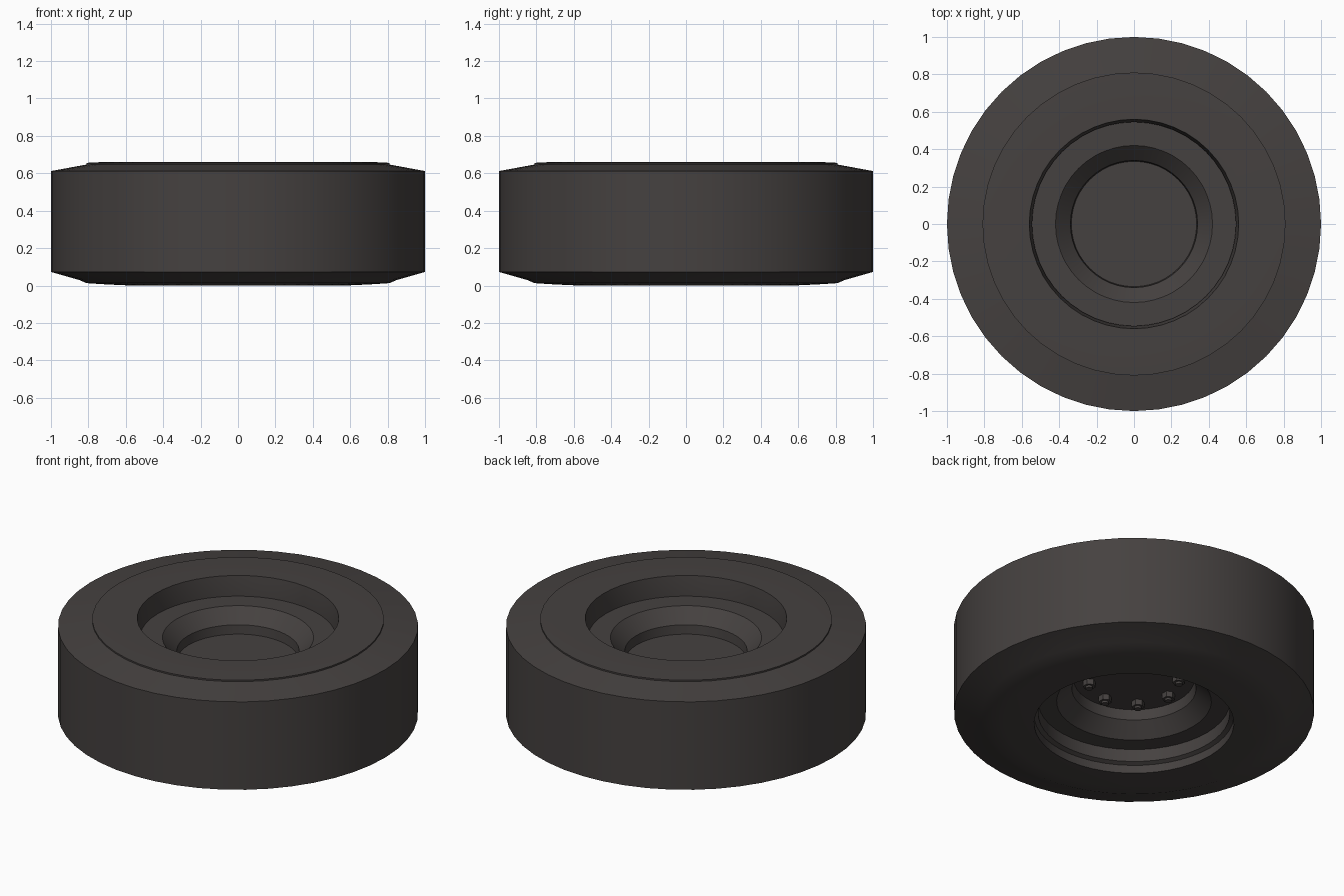
import bpy, bmesh, math

if "Cube" in bpy.data.objects:
    bpy.data.objects.remove(bpy.data.objects["Cube"])

SEG = 48
dark = bpy.data.materials.new("dark rubber")
dark.diffuse_color = (0.060, 0.053, 0.051, 1)
dark.use_nodes = True
dark.node_tree.nodes["Principled BSDF"].inputs["Base Color"].default_value = dark.diffuse_color


def finish(name, bm, angle=20):
    bmesh.ops.recalc_face_normals(bm, faces=bm.faces)
    mesh = bpy.data.meshes.new(name)
    bm.to_mesh(mesh)
    bm.free()
    mesh.materials.append(dark)
    ob = bpy.data.objects.new(name, mesh)
    bpy.context.collection.objects.link(ob)
    bpy.context.view_layer.objects.active = ob
    ob.select_set(True)
    bpy.ops.object.shade_smooth_by_angle(angle=math.radians(angle))
    ob.select_set(False)
    return ob


def lathe(name, profile, closed):
    """Spin (radius, z) points round z; open profiles get end caps."""
    bm = bmesh.new()
    rings = [[bm.verts.new((r * math.cos(2 * math.pi * i / SEG),
                            r * math.sin(2 * math.pi * i / SEG), z))
              for i in range(SEG)] for r, z in profile]
    pairs = list(zip(rings, rings[1:]))
    if closed:
        pairs.append((rings[-1], rings[0]))
    else:
        bm.faces.new(rings[0])
        bm.faces.new(rings[-1])
    for a, b in pairs:
        for i in range(SEG):
            j = (i + 1) % SEG
            bm.faces.new((a[i], a[j], b[j], b[i]))
    return finish(name, bm)


# Tyre: bevelled tread, stepped top sidewall, rounded bottom sidewall
lathe("tyre", [(0.56, 0.66), (0.73, 0.66), (0.81, 0.656), (0.81, 0.647),
               (1.0, 0.612), (1.0, 0.073), (0.85, 0.03), (0.81, 0.013),
               (0.72, 0.007), (0.62, 0.002), (0.555, 0.0), (0.555, 0.05),
               (0.532, 0.062), (0.532, 0.16), (0.545, 0.5), (0.545, 0.56)], True)

# Rim: dished on both sides around a flat centre disc
lathe("rim", [(0.335, 0.405), (0.34, 0.46), (0.42, 0.54), (0.548, 0.54),
              (0.548, 0.138), (0.43, 0.14), (0.345, 0.22), (0.335, 0.28)], False)

# Wheel nuts on the underside: hexagon with a smaller stud end
for k in range(8):
    a = k * math.pi / 4
    bm = bmesh.new()
    for radius, depth, sides in ((0.036, 0.035, 6), (0.02, 0.048, 12)):
        new = bmesh.ops.create_cone(bm, cap_ends=True, segments=sides, radius1=radius,
                                    radius2=radius, depth=depth)["verts"]
        bmesh.ops.translate(bm, verts=new, vec=(0.25 * math.cos(a), 0.25 * math.sin(a),
                                                0.281 - depth / 2))
    finish("wheel_nut_%d" % (k + 1), bm, 35)
